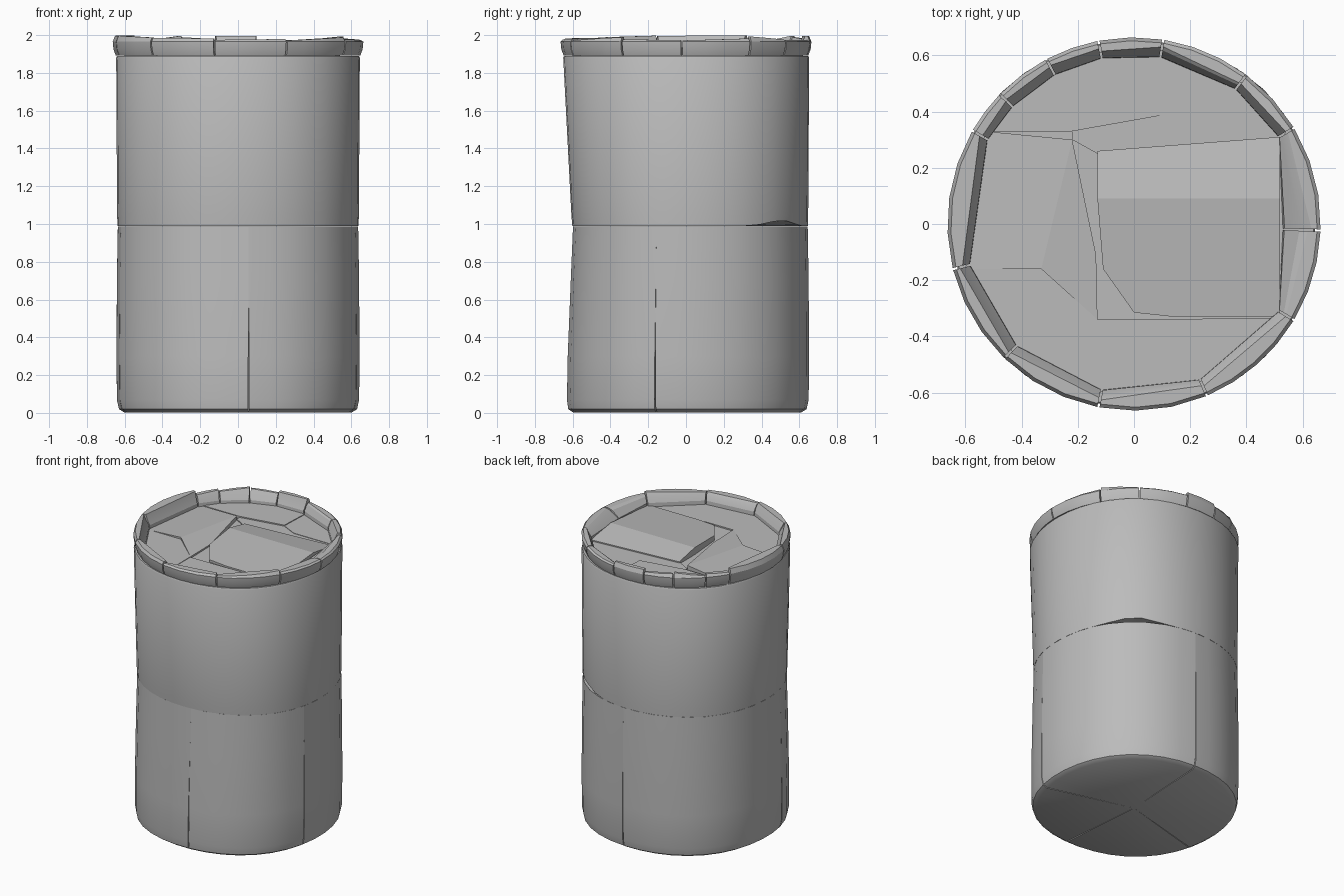
import bpy, bmesh, math, random
from mathutils import Vector

random.seed(4)
cube = bpy.data.objects.get("Cube")
if cube:
    bpy.data.objects.remove(cube, do_unlink=True)

stone = bpy.data.materials.new("grey stone")
stone.use_nodes = True
GREY = (0.5, 0.5, 0.5, 1)
stone.diffuse_color = GREY
stone.node_tree.nodes["Principled BSDF"].inputs["Base Color"].default_value = GREY


def finish(name, bm, smooth=None):
    bmesh.ops.recalc_face_normals(bm, faces=bm.faces[:])
    mesh = bpy.data.meshes.new(name)
    bm.to_mesh(mesh)
    bm.free()
    ob = bpy.data.objects.new(name, mesh)
    bpy.context.collection.objects.link(ob)
    mesh.materials.append(stone)
    if smooth:
        bpy.ops.object.select_all(action='DESELECT')
        ob.select_set(True)
        bpy.context.view_layer.objects.active = ob
        bpy.ops.object.shade_smooth_by_angle(angle=math.radians(smooth))


def wall_point(a, r, z, front):
    """Point on the slightly squarish wall; front is the depth of the -y side."""
    bulge = 1 + 0.025 * math.sin(2 * a) ** 2
    depth = front if math.sin(a) < 0 else r + 0.007
    return Vector((r * bulge * math.cos(a), depth * bulge * math.sin(a), z))


def drum(name, rows, start, end, steps, closing=0.0, chip=None):
    """Sector of a drum; rows are (z, radius, front depth) from bottom to top."""
    bm = bmesh.new()
    full = end - start >= 360
    grid = []
    for i, (z, r, front) in enumerate(rows):
        gap = 0 if full else 0.3 * max(0, 1 - z / closing)
        ring = []
        for k in range(steps if full else steps + 1):
            deg = start + gap + (end - start - 2 * gap) * k / steps
            lift = 0.035 * max(0, 1 - abs(deg - chip) / 18) if chip and i == 0 else 0
            ring.append(bm.verts.new(wall_point(math.radians(deg), r, z + lift, front)))
        grid.append(ring)
    base = bm.verts.new((0, 0, rows[0][0]))
    top = bm.verts.new((0, 0, rows[-1][0]))
    n = len(grid[0])
    for k in range(n if full else n - 1):
        j = (k + 1) % n
        for low, high in zip(grid, grid[1:]):
            bm.faces.new((low[k], low[j], high[j], high[k]))
        bm.faces.new((base, grid[0][j], grid[0][k]))
        bm.faces.new((top, grid[-1][k], grid[-1][j]))
    if not full:
        for k in (0, n - 1):
            bm.faces.new([base] + [ring[k] for ring in grid] + [top])
    finish(name, bm, 35)


# Lower drum: four staves with cracks that close towards the middle
lower = [(0.003, 0.605, 0.6), (0.02, 0.632, 0.625), (0.07, 0.643, 0.632),
         (0.3, 0.645, 0.628), (0.7, 0.643, 0.612), (0.988, 0.638, 0.6)]
cracks = [-85, -15, 87, 195, 275]
for i, (a, b) in enumerate(zip(cracks, cracks[1:])):
    drum(f"lower_stave_{i + 1}", lower, a, b, round((b - a) / 10), 0.72)

# Upper drum, chipped along its lower edge
upper = [(0.989, 0.638, 0.602), (1.05, 0.64, 0.607), (1.88, 0.645, 0.65), (1.89, 0.64, 0.645)]
drum("upper_drum", upper, 0, 360, 40, chip=50)


# Rim: blocks with a curved outside and a straight, sloping inside
def rim_block(name, a, b, foot_a, foot_b):
    bm = bmesh.new()
    a, b = math.radians(a + 0.35), math.radians(b - 0.35)
    steps = max(2, round((b - a) / 0.17))
    tops = [random.uniform(1.97, 2.0) for _ in range(2)]
    lean = [random.uniform(0.0, 0.02) for _ in range(2)]

    def ring(r_out, slope, height):
        pts = [(r_out, a + (b - a) * k / steps) for k in range(steps + 1)]
        pts += [(foot + (0.625 + extra - foot) * slope, t)
                for foot, extra, t in ((foot_b, lean[1], b), (foot_a, lean[0], a))]
        verts = []
        for r, t in pts:
            f = (t - a) / (b - a)
            z = height if height else tops[0] * (1 - f) + tops[1] * f
            verts.append(bm.verts.new((r * math.cos(t), r * math.sin(t), z)))
        return verts
    layers = [ring(0.648, 0, 1.892), ring(0.66, 0.05, 1.925),
              ring(0.664, 0.6, 1.965), ring(0.652, 0.9, None)]
    n = len(layers[0])
    for low, high in zip(layers, layers[1:]):
        for k in range(n):
            j = (k + 1) % n
            bm.faces.new((low[k], low[j], high[j], high[k]))
    bm.faces.new(layers[0])
    bm.faces.new(layers[-1])
    finish(name, bm, 20)


joints = [-31, -2, 31, 53, 81, 101, 118, 136, 150, 194, 226, 259, 293, 329]
for i, (a, b) in enumerate(zip(joints, joints[1:])):
    # the joint on the +x side reaches furthest inwards
    feet = [0.53 if t == -2 else 0.6 for t in (a, b)]
    rim_block(f"rim_block_{i + 1}", a, b, *feet)


# Lid: broken slabs filling the rim
def slab(name, *faces, smooth=None):
    """Top faces given as (x, y, z) corners, with a skirt down into the drum."""
    bm = bmesh.new()
    for pts in faces:
        bm.faces.new([bm.verts.new(p) for p in pts])
    bmesh.ops.remove_doubles(bm, verts=bm.verts[:], dist=0.001)
    edges = [e for e in bm.edges if e.is_boundary]
    out = bmesh.ops.extrude_edge_only(bm, edges=edges)["geom"]
    for v in out:
        if isinstance(v, bmesh.types.BMVert):
            v.co.z = 1.87
    finish(name, bm, smooth)


def flat(z, *pts):
    return [(x, y, z) for x, y in pts]


slab("lid_back_left", flat(1.905, (-.56, .33), (-.22, .33), (.09, .385), (.1, .62), (-.13, .61), (-.44, .45)))
slab("lid_back_right", flat(1.9, (.09, .385), (.2, .33), (.54, .33), (.39, .5), (.1, .62)))
slab("lid_centre_back", flat(1.897, (-.22, .33), (-.22, .3), (-.13, .25), (.52, .25), (.54, .33), (.2, .33), (.09, .385)))
slab("lid_left", [(-.53, .33, 1.9), (-.22, .3, 1.92), (-.33, -.16, 1.915), (-.6, -.16, 1.9)])
slab("lid_wedge", [(-.22, .3, 1.92), (-.135, -.11, 1.9), (-.13, -.34, 1.902), (-.33, -.16, 1.915)])
slab("lid_front_left", flat(1.902, (-.6, -.16), (-.33, -.16), (-.13, -.34), (-.13, -.6), (-.43, -.46)))
slab("lid_front_right", flat(1.899, (-.13, -.34), (.52, -.335), (.24, -.56), (-.13, -.6)))
slab("lid_raised_slab",
     [(-.13, .09, 1.94), (-.11, -.16, 1.925), (0, -.315, 1.907), (.14, -.33, 1.905), (.52, -.33, 1.905), (.52, .09, 1.94)],
     [(-.13, .09, 1.94), (.52, .09, 1.94), (.52, .31, 1.905), (-.13, .26, 1.905)], smooth=10)
